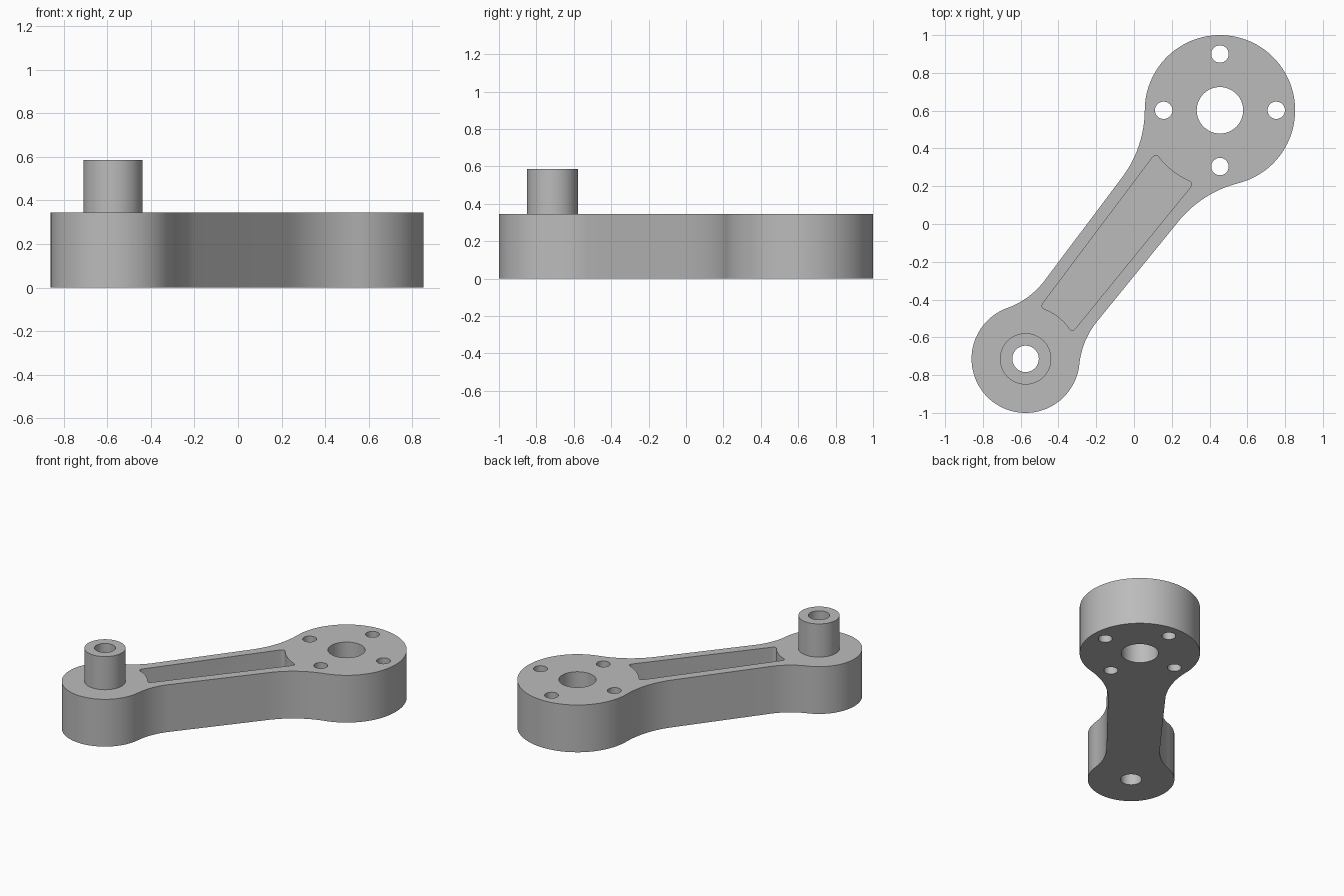
import bpy, bmesh
from math import sin, cos, asin, pi, radians, sqrt
from mathutils import Vector

if "Cube" in bpy.data.objects:
    bpy.data.objects.remove(bpy.data.objects["Cube"])

# Main dimensions
SMALL, BIG = Vector((-0.574, -0.714)), Vector((0.455, 0.602))
R_SMALL, R_BIG = 0.286, 0.398
HALF_SMALL, HALF_BIG = 0.176, 0.189      # arm half width at each end
TOP, BOSS_TOP, FLOOR = 0.345, 0.587, 0.10
LENGTH = (BIG - SMALL).length
U = (BIG - SMALL).normalized()           # along the arm
N = Vector((-U.y, U.x))                  # across the arm

steel = bpy.data.materials.new("grey_metal")
steel.use_nodes = True
colour = (0.5, 0.5, 0.5, 1)
steel.diffuse_color = colour
steel.node_tree.nodes["Principled BSDF"].inputs["Base Color"].default_value = colour


def arc(cx, cy, r, start, end, steps):
    return [Vector((cx + r * cos(start + (end - start) * i / steps),
                    cy + r * sin(start + (end - start) * i / steps)))
            for i in range(steps + 1)]


def circle(centre, r, steps=64):
    return arc(centre.x, centre.y, r, 0, 2 * pi, steps)[:-1]


def to_world(points):
    return [SMALL + U * p.x + N * p.y for p in points]


def mirrored(half):
    return half + [Vector((p.x, -p.y)) for p in reversed(half) if abs(p.y) > 1e-5]


def prism(name, points, z0, z1):
    bm = bmesh.new()
    base = bm.faces.new([bm.verts.new((p.x, p.y, z0)) for p in points])
    new = bmesh.ops.extrude_face_region(bm, geom=[base])["geom"]
    top = [v for v in new if isinstance(v, bmesh.types.BMVert)]
    bmesh.ops.translate(bm, verts=top, vec=(0, 0, z1 - z0))
    if base.is_valid and len(bm.faces) == len(points) + 1:
        bm.faces.new([v for v in bm.verts if abs(v.co.z - z0) < 1e-6])
    bmesh.ops.recalc_face_normals(bm, faces=bm.faces)
    mesh = bpy.data.meshes.new(name)
    bm.to_mesh(mesh)
    bm.free()
    mesh.materials.append(steel)
    obj = bpy.data.objects.new(name, mesh)
    bpy.context.collection.objects.link(obj)
    return obj


def combine(target, other, operation):
    mod = target.modifiers.new(operation.lower(), "BOOLEAN")
    mod.operation, mod.object, mod.solver = operation, other, "EXACT"
    bpy.context.view_layer.objects.active = target
    bpy.ops.object.modifier_apply(modifier=mod.name)
    bpy.data.objects.remove(other)


# Arm outline: two round ends blended into a tapered web by fillets
F_SMALL, F_BIG = 0.43, 0.60
a = asin((HALF_SMALL + F_SMALL) / (R_SMALL + F_SMALL))
b = pi - asin((HALF_BIG + F_BIG) / (R_BIG + F_BIG))
half = arc(0, 0, R_SMALL, pi, a, 40)
half += arc((R_SMALL + F_SMALL) * cos(a), HALF_SMALL + F_SMALL, F_SMALL, a - pi, -pi / 2, 14)[1:]
half += arc(LENGTH + (R_BIG + F_BIG) * cos(b), HALF_BIG + F_BIG, F_BIG, -pi / 2, b - pi, 16)
half += arc(LENGTH, 0, R_BIG, b, 0, 44)[1:]
arm = prism("crank_arm", to_world(mirrored(half)), 0, TOP)

# Raised boss on the small end
combine(arm, prism("boss", circle(SMALL, 0.136), FLOOR, BOSS_TOP), "UNION")


# Pocket: tapered sides, ends concentric with the round ends, rounded corners
def side(u):
    return 0.103 + 0.02 * u


def rounded(before, corner, after, steps=6):
    return [before * (1 - t) ** 2 + corner * 2 * t * (1 - t) + after * t ** 2
            for t in (i / steps for i in range(steps + 1))]


def pocket_corner(x, r, way):
    y = side(x + way * r)
    angle = asin(y / r)
    u = x + way * r * cos(angle)
    trim = angle - 0.03 / r
    on_arc = Vector((x + way * r * cos(trim), r * sin(trim)))
    on_side = Vector((u + way * 0.035, side(u + way * 0.035)))
    return on_arc, Vector((u, y)), on_side, trim


P_SMALL, P_BIG = 0.282, 0.408
s_arc, s_corner, s_side, s_trim = pocket_corner(0, P_SMALL, 1)
b_arc, b_corner, b_side, b_trim = pocket_corner(LENGTH, P_BIG, -1)
half = arc(0, 0, P_SMALL, 0, s_trim, 6)[:-1] + rounded(s_arc, s_corner, s_side)
half += rounded(b_side, b_corner, b_arc) + arc(LENGTH, 0, P_BIG, pi - b_trim, pi, 6)[1:]
combine(arm, prism("pocket_cutter", to_world(mirrored(half)), FLOOR, 1), "DIFFERENCE")

# Bores and the ring of four bolt holes
holes = [(SMALL, 0.070), (BIG, 0.123)]
holes += [(BIG + Vector((cos(k * pi / 2), sin(k * pi / 2))) * 0.298, 0.046) for k in range(4)]
for centre, radius in holes:
    combine(arm, prism("hole_cutter", circle(centre, radius, 48), -0.2, 1), "DIFFERENCE")

# Smooth the curved walls and keep the rims sharp
bpy.ops.object.select_all(action="DESELECT")
arm.select_set(True)
bpy.context.view_layer.objects.active = arm
bpy.ops.object.shade_smooth_by_angle(angle=radians(30))
